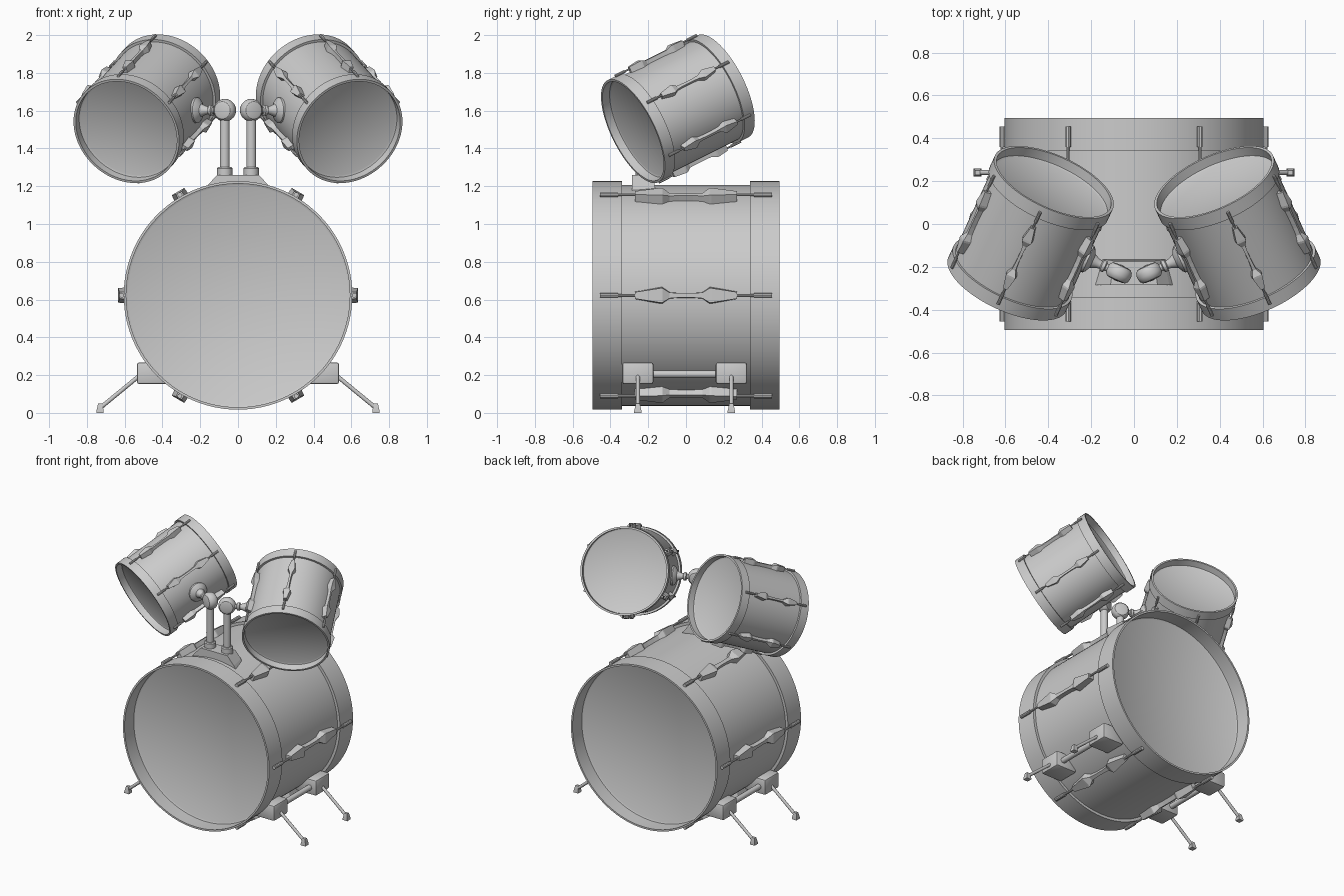
import bpy, bmesh, math
from mathutils import Vector, Matrix

cube = bpy.data.objects.get("Cube")
if cube:
    bpy.data.objects.remove(cube)

grey = bpy.data.materials.new("light_grey")
grey.use_nodes = True
GREY = (0.6, 0.6, 0.6, 1)
grey.diffuse_color = GREY
grey.node_tree.nodes["Principled BSDF"].inputs["Base Color"].default_value = GREY


def finish(name, bm, matrix, smooth=True):
    bmesh.ops.recalc_face_normals(bm, faces=bm.faces)
    mesh = bpy.data.meshes.new(name)
    bm.to_mesh(mesh)
    bm.free()
    mesh.transform(matrix)
    mesh.materials.append(grey)
    obj = bpy.data.objects.new(name, mesh)
    bpy.context.collection.objects.link(obj)
    if smooth:
        bpy.ops.object.select_all(action='DESELECT')
        obj.select_set(True)
        bpy.context.view_layer.objects.active = obj
        bpy.ops.object.shade_smooth_by_angle(angle=math.radians(32))


def lathe(name, profile, matrix, sides=20):
    """Turn (radius, height) points around local z; closes both ends."""
    bm = bmesh.new()
    rings = []
    for r, z in profile:
        rings.append([bm.verts.new((r * math.cos(math.tau * i / sides),
                                    r * math.sin(math.tau * i / sides), z))
                      for i in range(sides)])
    for a, b in zip(rings, rings[1:]):
        for i in range(sides):
            j = (i + 1) % sides
            bm.faces.new((a[i], a[j], b[j], b[i]))
    bm.faces.new(rings[0])
    bm.faces.new(rings[-1])
    finish(name, bm, matrix)


def loft(name, stations, r_in, matrix):
    """Rectangular sections (z, half width, outer x) joined along local z."""
    bm = bmesh.new()
    rings = [[bm.verts.new(p) for p in ((r_in, -w, z), (x, -w * 0.85, z),
                                        (x, w * 0.85, z), (r_in, w, z))]
             for z, w, x in stations]
    for a, b in zip(rings, rings[1:]):
        for i in range(4):
            j = (i + 1) % 4
            bm.faces.new((a[i], a[j], b[j], b[i]))
    bm.faces.new(rings[0])
    bm.faces.new(rings[-1])
    finish(name, bm, matrix, False)


def block(name, size, center, bevel):
    bm = bmesh.new()
    bmesh.ops.create_cube(bm, size=1, matrix=Matrix.Diagonal((*size, 1)))
    bmesh.ops.bevel(bm, geom=bm.edges[:], offset=bevel, segments=2,
                    affect='EDGES', profile=0.5)
    finish(name, bm, Matrix.Translation(center))


def rod(name, start, end, radius):
    start, end = Vector(start), Vector(end)
    d = end - start
    m = Matrix.Translation(start) @ d.to_track_quat('Z', 'Y').to_matrix().to_4x4()
    lathe(name, [(radius, 0), (radius, d.length)], m, 16)


def frame(origin, x_axis, z_axis):
    x, z = Vector(x_axis).normalized(), Vector(z_axis).normalized()
    m = Matrix((x, z.cross(x), z)).transposed().to_4x4()
    m.translation = origin
    return m


def mirrored(half):
    """Complete a list of stations or points symmetric about the middle."""
    return [(-p[0], *p[1:]) for p in half] + list(reversed(half))


def drum(name, m, radius, shell_r, half, hoop, recess, lug):
    # shell, hoops and deep-set heads in one turned body
    lip = radius - 0.013
    side = [(half - recess, lip - 0.01), (half - recess + 0.006, lip),
            (half, lip), (half, radius), (half - hoop, radius),
            (half - hoop, shell_r)]
    lathe(name + "_body", [(r, z) for z, r in mirrored(side)], m, 96)
    # six lugs with tension rods
    out, wide, near, far = lug["out"], lug["wide"], lug["near"], lug["far"]
    tip, grip, thick = lug["tip"], lug["grip"], lug["thick"]
    bar = radius * 0.6 + out * 0.4
    for i in range(6):
        turn = m @ Matrix.Rotation(i * math.pi / 3, 4, 'Z')
        loft(f"{name}_lug_{i}", mirrored([
            (far, wide * 0.45, out - thick * 0.6),
            (near + 0.01, wide, out), (near, wide, out),
            (near * 0.7, wide * 0.4, bar), (near * 0.3, wide * 0.3, bar)]),
            shell_r - 0.02, turn)
        ends = [(tip, thick), (grip, thick), (grip, thick * 0.6),
                (near, thick * 0.6)]
        for sign in (-1, 1):
            lathe(f"{name}_tension_rod_{i}", [(r, sign * z) for z, r in ends],
                  turn @ Matrix.Translation((radius + thick * 0.8, 0, 0)), 10)


# bass drum
drum("bass_drum", frame((0, 0, 0.622), (1, 0, 0), (0, 1, 0)),
     0.605, 0.585, 0.495, 0.155, 0.115,
     dict(out=0.635, wide=0.045, near=0.125, far=0.27,
          tip=0.455, grip=0.36, thick=0.013))

# mount plate on top of the bass drum
loft("mount_plate", [(1.165, 0.19, -0.165), (1.2, 0.165, -0.165),
                     (1.25, 0.12, -0.17), (1.26, 0.11, -0.175)],
     -0.285, Matrix.Rotation(math.pi / 2, 4, 'Z'))

for s, side in ((1, "left"), (-1, "right")):
    # tom, tilted forwards and outwards
    axis = Vector((-s * 0.379, 0.828, 0.414)).normalized()
    center = Vector((s * 0.4825, -0.043, 1.61))
    up = Vector((0, 0, 1)) - axis * axis.z
    drum(side + "_tom", frame(center, up, axis),
         0.302, 0.288, 0.287, 0.065, 0.052,
         dict(out=0.325, wide=0.027, near=0.095, far=0.17,
              tip=0.26, grip=0.2, thick=0.008))

    # arm from the tom to its ball joint
    inward = Vector((-s * 0.912, -0.41, 0)).normalized()
    hub = center - Vector((0, 0, 0.008))
    lathe(side + "_tom_arm", [
        (0.066, 0.25), (0.068, 0.295), (0.058, 0.305), (0.034, 0.318),
        (0.022, 0.345), (0.02, 0.36), (0.028, 0.365), (0.028, 0.38),
        (0.018, 0.385), (0.018, 0.44)], frame(hub, (0, 0, 1), inward), 24)
    joint = hub + inward * 0.452
    lathe(side + "_ball_joint", [
        (0.03, -0.037), (0.046, -0.033), (0.056, -0.022), (0.06, -0.008),
        (0.06, 0.008), (0.056, 0.022), (0.046, 0.033), (0.03, 0.037)],
        frame(joint, (0, 0, 1), inward.cross(Vector((0, 0, 1)))), 32)

    # post with collar
    lathe(side + "_post", [
        (0.04, 1.24), (0.04, 1.295), (0.034, 1.302), (0.026, 1.302),
        (0.026, 1.57)], Matrix.Translation((joint.x, joint.y, 0)), 24)

    # leg brackets, bar, legs and square feet
    for y, place in ((-0.255, "front"), (0.24, "back")):
        name = f"{side}_{place}"
        block(name + "_leg_bracket", (0.17, 0.165, 0.115),
              (s * 0.45, y, 0.21), 0.012)
        rod(name + "_leg", (s * 0.5, y, 0.215), (s * 0.725, y, 0.03), 0.011)
        lathe(name + "_foot", [(0.027, 0), (0.027, 0.012), (0.015, 0.05)],
              Matrix.Translation((s * 0.73, y, 0))
              @ Matrix.Rotation(math.pi / 4, 4, 'Z'), 4)
    rod(side + "_bracket_bar", (s * 0.48, -0.2, 0.205),
        (s * 0.48, 0.2, 0.205), 0.02)
